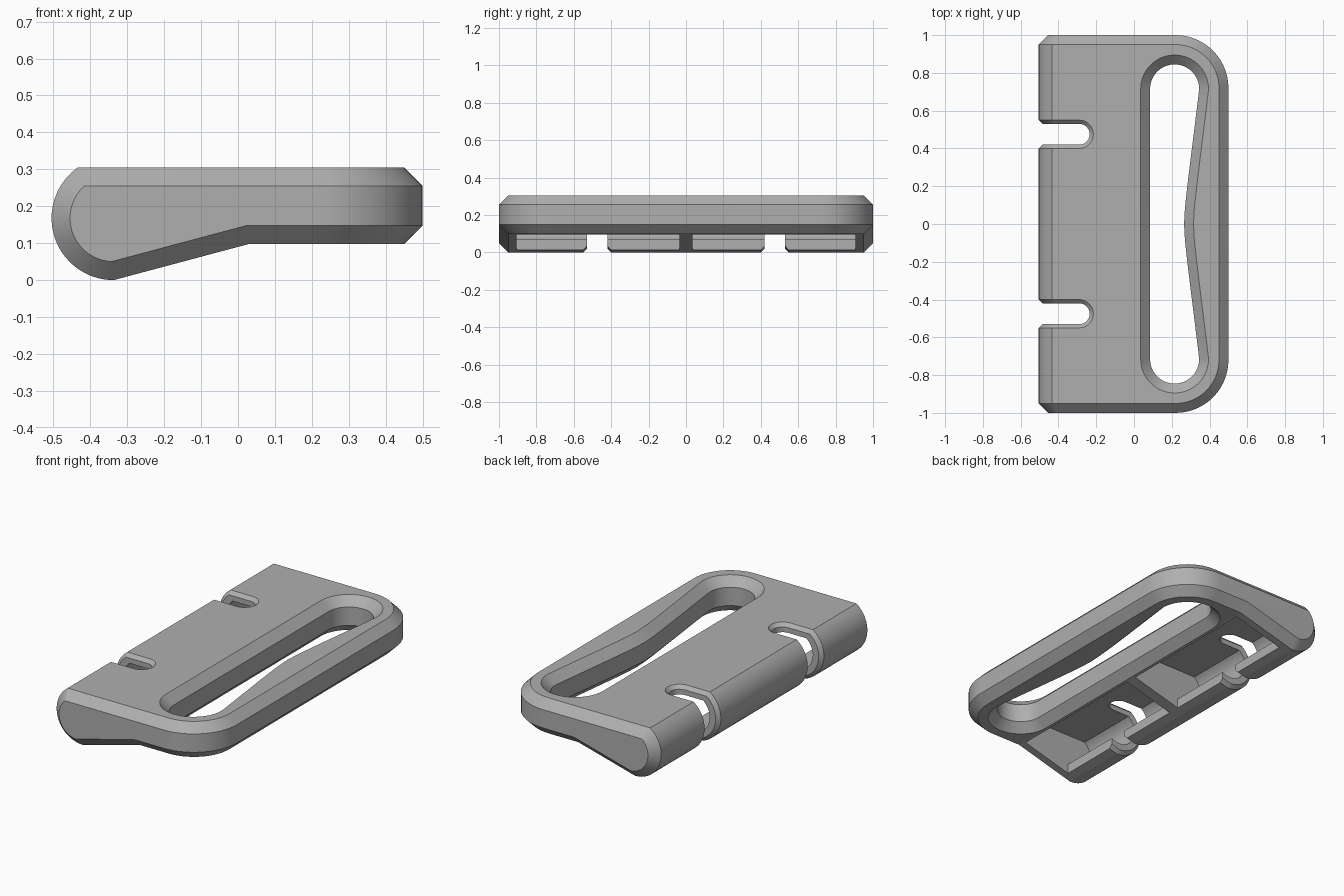
import bpy, bmesh
from math import radians, cos, sin, sqrt

if "Cube" in bpy.data.objects:
    bpy.data.objects.remove(bpy.data.objects["Cube"], do_unlink=True)

grey = bpy.data.materials.new("matte_grey")
grey.use_nodes = True
grey.diffuse_color = (0.43, 0.43, 0.43, 1)
grey.node_tree.nodes["Principled BSDF"].inputs["Base Color"].default_value = (0.43, 0.43, 0.43, 1)


def arc(cx, cy, r, start, end, n):
    angles = [radians(start + (end - start) * i / n) for i in range(n + 1)]
    return [(cx + r * cos(a), cy + r * sin(a)) for a in angles]


def loft(name, rings):
    """Closed solid through rings of matching 3D points."""
    bm = bmesh.new()
    loops = [[bm.verts.new(p) for p in ring] for ring in rings]
    n = len(loops[0])
    for low, high in zip(loops, loops[1:]):
        for i in range(n):
            j = (i + 1) % n
            bm.faces.new((low[i], low[j], high[j], high[i]))
    bm.faces.new(loops[0])
    bm.faces.new(loops[-1])
    bmesh.ops.recalc_face_normals(bm, faces=bm.faces)
    mesh = bpy.data.meshes.new(name)
    bm.to_mesh(mesh)
    bm.free()
    obj = bpy.data.objects.new(name, mesh)
    bpy.context.collection.objects.link(obj)
    return obj


def along_y(name, profile, y0, y1):
    return loft(name, [[(x, y, z) for x, z in profile] for y in (y0, y1)])


def along_z(name, outline, z0=-0.3, z1=0.7):
    return loft(name, [[(x, y, z) for x, y in outline] for z in (z0, z1)])


cutters = []


def boolean(obj, cutter, operation="DIFFERENCE"):
    mod = obj.modifiers.new(cutter.name, "BOOLEAN")
    mod.operation, mod.solver, mod.object = operation, "EXACT", cutter
    cutter.hide_render = True
    cutters.append(cutter)


def chamfer(obj, width):
    mod = obj.modifiers.new("chamfer", "BEVEL")
    mod.width, mod.segments = width, 1
    mod.limit_method, mod.angle_limit = "ANGLE", radians(60)
    mod.use_clamp_overlap = False


# Buckle body: side profile trimmed by a plan with two round corners
side = arc(-0.337, 0.168, 0.168, 125.4, 270, 20) + [(0.03, 0.098), (0.7, 0.098), (0.7, 0.305)]
body = along_y("buckle_body", side, -1.2, 1.2)
plan = arc(0.22, -0.72, 0.28, -90, 0, 14) + arc(0.22, 0.72, 0.28, 0, 90, 14) + [(-0.7, 1), (-0.7, -1)]
boolean(body, along_z("plan_trim", plan), "INTERSECT")
chamfer(body, 0.05)

# Two notches through the rolled edge
for y in (-0.475, 0.475):
    notch = arc(-0.29, y, 0.055, -90, 90, 14) + [(-0.7, y + 0.055), (-0.7, y - 0.055)]
    boolean(body, along_z("notch_cutter", notch))
chamfer(body, 0.02)


# Strap slot with flared rims and a bar that swells in the middle
def slot_ring(offset, z):
    r = 0.13 + offset
    pts = arc(0.215, 0.715, r, 0, 180, 20) + arc(0.215, -0.715, r, 180, 360, 20)
    for i in range(-8, 9):
        y = i * 0.08
        pts.append((0.255 + offset + sqrt(0.01 ** 2 + (0.126 * y) ** 2), y))
    return [(x, y, z) for x, y in pts]


boolean(body, loft("slot_cutter", [slot_ring(0.1, 0.048), slot_ring(0, 0.148),
                                   slot_ring(0, 0.255), slot_ring(0.1, 0.355)]))

# Two hollow pockets underneath, split by a centre rib
hollow = [(-0.285, -0.1)] + arc(-0.337, 0.168, 0.11, -62, -232, 22) + [(0.02, 0.255), (0.02, -0.1)]
for y0, y1 in ((-0.905, -0.035), (0.035, 0.905)):
    boolean(body, along_y("pocket_cutter", hollow, y0, y1))

# Bake the modifiers and drop the cutters
bpy.context.view_layer.update()
graph = bpy.context.evaluated_depsgraph_get()
baked = bpy.data.meshes.new_from_object(body.evaluated_get(graph))
body.modifiers.clear()
body.data = baked
for cutter in cutters:
    bpy.data.objects.remove(cutter, do_unlink=True)

baked.materials.clear()
baked.materials.append(grey)
for face in baked.polygons:
    face.material_index = 0
bpy.ops.object.select_all(action="DESELECT")
body.select_set(True)
bpy.context.view_layer.objects.active = body
bpy.ops.object.shade_smooth_by_angle(angle=radians(14))
